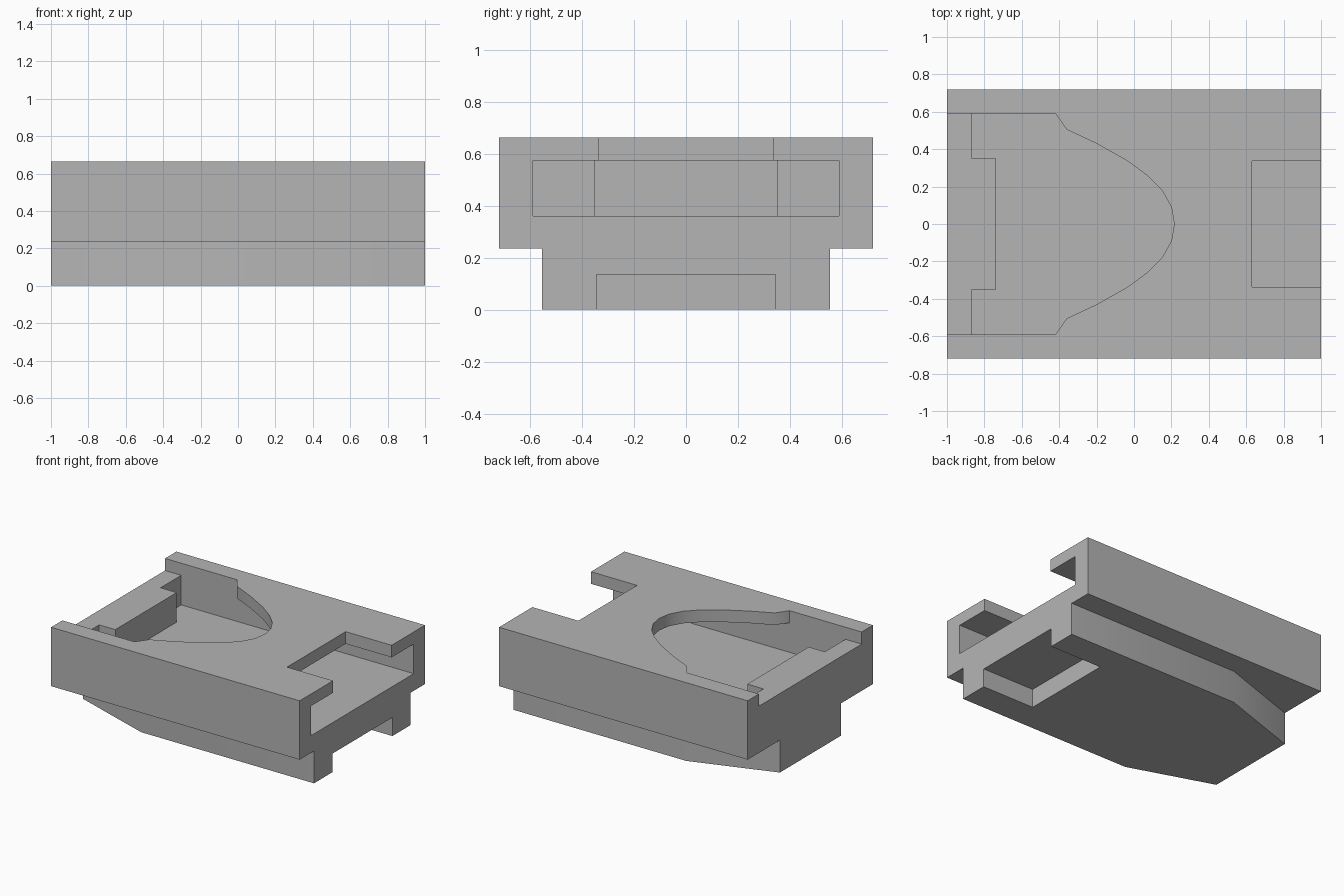
import bpy
import bmesh

cube = bpy.data.objects.get("Cube")
if cube:
    bpy.data.objects.remove(cube, do_unlink=True)

grey = bpy.data.materials.new("plain grey")
grey.use_nodes = True
colour = (0.46, 0.46, 0.46, 1)
grey.diffuse_color = colour
grey.node_tree.nodes["Principled BSDF"].inputs["Base Color"].default_value = colour


def prism(name, half, z0, z1):
    """Extrude a plan outline, given for y >= 0 and mirrored across y = 0."""
    mirrored = [(x, -y) for x, y in reversed(half) if y > 0]
    bm = bmesh.new()
    face = bm.faces.new([bm.verts.new((x, y, z0)) for x, y in half + mirrored])
    top = bmesh.ops.extrude_face_region(bm, geom=[face])["geom"]
    verts = [v for v in top if isinstance(v, bmesh.types.BMVert)]
    bmesh.ops.translate(bm, verts=verts, vec=(0, 0, z1 - z0))
    bmesh.ops.recalc_face_normals(bm, faces=bm.faces)
    mesh = bpy.data.meshes.new(name)
    bm.to_mesh(mesh)
    bm.free()
    mesh.materials.append(grey)
    obj = bpy.data.objects.new(name, mesh)
    bpy.context.collection.objects.link(obj)
    return obj


def combine(target, tool, operation):
    """Apply a boolean to the target and drop the tool."""
    mod = target.modifiers.new(operation.lower(), "BOOLEAN")
    mod.operation, mod.solver, mod.object = operation, "EXACT", tool
    bpy.context.view_layer.objects.active = target
    bpy.ops.object.modifier_apply(modifier=mod.name)
    bpy.data.objects.remove(tool, do_unlink=True)


# Wide upper block on a narrower keel that tapers at one end
body = prism("slotted_body", [(-1, 0.72), (1, 0.72)], 0.235, 0.663)
keel = prism("keel", [(-1, 0.35), (-0.39, 0.555), (1, 0.555)], 0, 0.235)
combine(body, keel, "UNION")

# Tunnel, stopped by a stepped end bar
tunnel = [(-0.74, 0.353), (-0.87, 0.353), (-0.87, 0.59), (1.2, 0.59)]
combine(body, prism("tunnel_cutter", tunnel, 0.36, 0.575), "DIFFERENCE")

# Rounded opening in the top plate
opening = [(-1.2, 0.59), (-0.42, 0.59), (-0.36, 0.505), (-0.2, 0.43),
           (-0.04, 0.34), (0.07, 0.26), (0.15, 0.18), (0.2, 0.09), (0.215, 0)]
combine(body, prism("opening_cutter", opening, 0.575, 0.9), "DIFFERENCE")

# Square notches in the top plate and under the keel
notch = [(0.63, 0.337), (1.2, 0.337)]
combine(body, prism("top_notch_cutter", notch, 0.575, 0.9), "DIFFERENCE")
slot = [(0.58, 0.345), (1.2, 0.345)]
combine(body, prism("keel_slot_cutter", slot, -0.2, 0.135), "DIFFERENCE")

# Smooth the curved walls, keep corners sharp
bpy.ops.object.select_all(action="DESELECT")
body.select_set(True)
bpy.context.view_layer.objects.active = body
bpy.ops.object.shade_smooth_by_angle()
